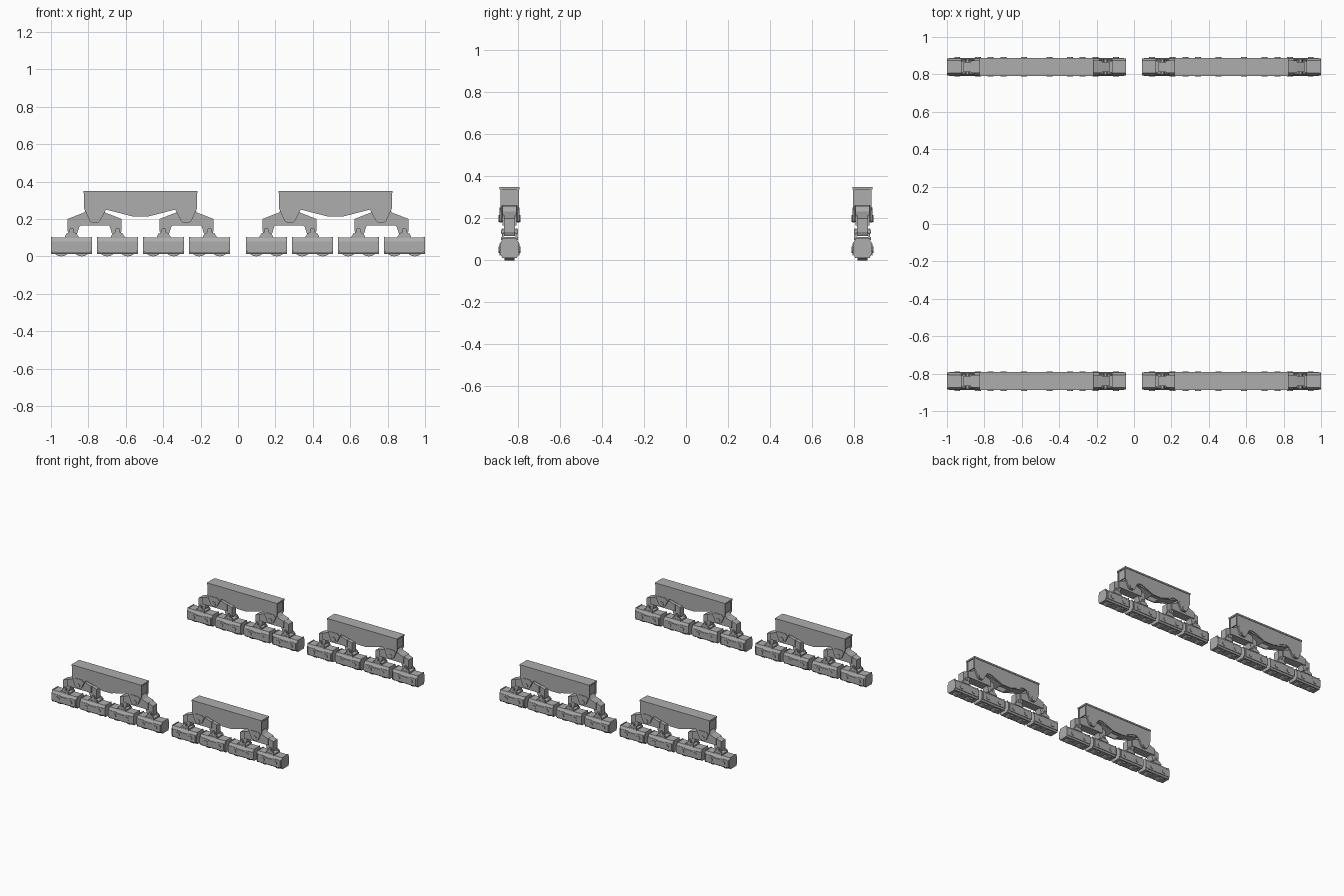
import bpy, bmesh, math
from mathutils import Matrix, Vector

cube = bpy.data.objects.get("Cube")
if cube:
    bpy.data.objects.remove(cube, do_unlink=True)

steel = bpy.data.materials.new("steel_grey")
steel.use_nodes = True
GREY = (0.42, 0.42, 0.42, 1)
steel.diffuse_color = GREY
steel.node_tree.nodes["Principled BSDF"].inputs["Base Color"].default_value = GREY


def prism(bm, profile, y0, y1):
    """Side profile (x, z) extruded across y."""
    face = bm.faces.new([bm.verts.new((x, y0, z)) for x, z in profile])
    out = bmesh.ops.extrude_face_region(bm, geom=[face])
    verts = [v for v in out["geom"] if isinstance(v, bmesh.types.BMVert)]
    bmesh.ops.translate(bm, verts=verts, vec=(0, y1 - y0, 0))


def box(bm, x0, x1, y0, y1, z0, z1):
    prism(bm, [(x0, z0), (x1, z0), (x1, z1), (x0, z1)], y0, y1)


def pin(bm, x, z, radius, half, sides=16):
    """Cylinder across y, centred on y = 0."""
    m = Matrix.Translation((x, 0, z)) @ Matrix.Rotation(math.pi / 2, 4, "X")
    bmesh.ops.create_cone(bm, cap_ends=True, segments=sides, radius1=radius,
                          radius2=radius, depth=2 * half, matrix=m)


def mirrored(half):
    """Close a right-half profile into a symmetric one."""
    return half + [(-x, z) for x, z in reversed(half) if x > 0]


def finish(bm, name):
    bmesh.ops.recalc_face_normals(bm, faces=bm.faces)
    mesh = bpy.data.meshes.new(name)
    bm.to_mesh(mesh)
    bm.free()
    mesh.materials.append(steel)
    return mesh


def make_beam():
    bm = bmesh.new()
    under = [(0.04, 0.213), (0.12, 0.246), (0.155, 0.257), (0.185, 0.25)]
    lobe = [(0.216, 0.19), (0.228, 0.18), (0.26, 0.18), (0.272, 0.19)]
    side = mirrored(under + lobe + [(0.302, 0.257), (0.302, 0.34)])
    for s in (-1, 1):
        prism(bm, side, s * 0.036, s * 0.044)
    # top cap and closing end plates
    box(bm, -0.304, 0.304, -0.048, 0.048, 0.338, 0.35)
    for s in (-1, 1):
        box(bm, s * 0.288, s * 0.296, -0.037, 0.037, 0.262, 0.34)
        # doubler plates and pivot pins
        plate = [(s * x, z) for x, z in
                 lobe + [(0.292, 0.235), (0.278, 0.252), (0.212, 0.252), (0.196, 0.235)]]
        for t in (-1, 1):
            prism(bm, plate, t * 0.043, t * 0.048)
        pin(bm, s * 0.246, 0.2, 0.017, 0.052)
    # belly flange between the side plates
    path = mirrored(under)
    strip = path + [(x, z + 0.008) for x, z in reversed(path)]
    prism(bm, strip, -0.037, 0.037)
    return finish(bm, "main_beam")


def make_equaliser():
    bm = bmesh.new()
    # wide arch centre
    arch = mirrored([(0.08, 0.165), (0.105, 0.165), (0.105, 0.216), (0.06, 0.232),
                     (0.035, 0.258)])
    prism(bm, arch, -0.034, 0.034)
    # narrower legs
    for s in (-1, 1):
        leg = [(0.075, 0.165), (0.082, 0.158), (0.092, 0.125), (0.105, 0.116),
               (0.135, 0.116), (0.144, 0.135), (0.144, 0.2), (0.1, 0.217), (0.075, 0.217)]
        prism(bm, [(s * x, z) for x, z in leg], -0.026, 0.026)
    return finish(bm, "equaliser")


def make_truck():
    bm = bmesh.new()
    # chamfered body, section in y-z swept along x
    section = [(0.034, 0.012), (0.045, 0.03), (0.045, 0.08), (0.034, 0.1)]
    section += [(-y, z) for y, z in reversed(section)]
    face = bm.faces.new([bm.verts.new((-0.106, y, z)) for y, z in section])
    out = bmesh.ops.extrude_face_region(bm, geom=[face])
    moved = [v for v in out["geom"] if isinstance(v, bmesh.types.BMVert)]
    bmesh.ops.translate(bm, verts=moved, vec=Vector((0.212, 0, 0)))
    # raised side panels with a dipped upper edge
    panel = mirrored([(0.03, 0.07), (0.04, 0.08), (0.098, 0.08), (0.098, 0.022), (0.02, 0.022)])
    for s in (-1, 1):
        prism(bm, panel, s * 0.044, s * 0.048)
        # end flanges, wheels and axle caps
        box(bm, s * 0.103, s * 0.11, -0.046, 0.046, 0.025, 0.085)
        box(bm, s * 0.103, s * 0.11, -0.036, 0.036, 0.012, 0.104)
        pin(bm, s * 0.055, 0.05, 0.05, 0.023, 24)
        pin(bm, s * 0.055, 0.05, 0.016, 0.052)
    # saddle and pivot lugs
    box(bm, -0.036, 0.036, -0.04, 0.04, 0.098, 0.11)
    lug = mirrored([(0.032, 0.108), (0.03, 0.12), (0.014, 0.128), (0.012, 0.145), (0.006, 0.151)])
    for s in (-1, 1):
        prism(bm, lug, s * 0.028, s * 0.037)
    pin(bm, 0, 0.137, 0.01, 0.041)
    return finish(bm, "wheel_truck")


beam, equaliser, truck = make_beam(), make_equaliser(), make_truck()


def place(mesh, name, x, y):
    obj = bpy.data.objects.new(name, mesh)
    obj.location = (x, y, 0)
    bpy.context.collection.objects.link(obj)


# four bogies, each with one beam, two equalisers and four trucks
for sx, side_name in ((-1, "right"), (1, "left")):
    for sy, end_name in ((-1, "front"), (1, "back")):
        x, y, tag = sx * 0.521, sy * 0.84, f"{end_name}_{side_name}"
        place(beam, f"main_beam_{tag}", x, y)
        for i, ex in enumerate((-0.246, 0.246)):
            place(equaliser, f"equaliser_{tag}_{i + 1}", x + ex, y)
            for j, tx in enumerate((-0.123, 0.123)):
                place(truck, f"wheel_truck_{tag}_{2 * i + j + 1}", x + ex + tx, y)
